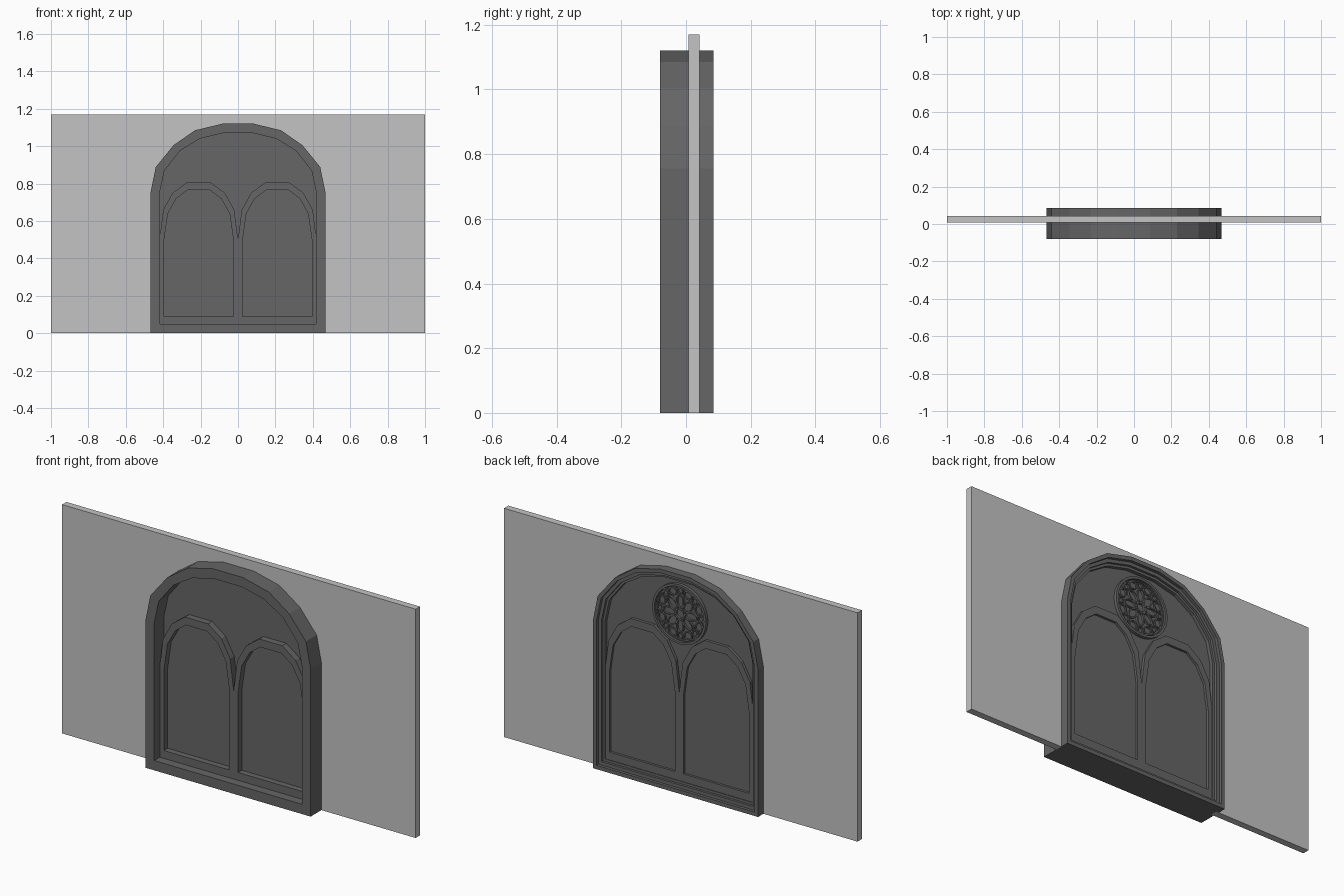
import bpy, bmesh
from math import sin, cos, pi, tau

cube = bpy.data.objects.get("Cube")
if cube:
    bpy.data.objects.remove(cube, do_unlink=True)


def material(name, value):
    m = bpy.data.materials.new(name)
    m.use_nodes = True
    colour = (value, value, value, 1)
    m.diffuse_color = colour
    bsdf = next(n for n in m.node_tree.nodes if n.type == 'BSDF_PRINCIPLED')
    bsdf.inputs["Base Color"].default_value = colour
    return m


wall_grey = material("light grey wall", 0.55)
dark_grey = material("dark grey stone", 0.133)


def finish(name, bm, mat):
    bmesh.ops.recalc_face_normals(bm, faces=bm.faces)
    mesh = bpy.data.meshes.new(name)
    bm.to_mesh(mesh)
    bm.free()
    mesh.materials.append(mat)
    obj = bpy.data.objects.new(name, mesh)
    bpy.context.scene.collection.objects.link(obj)
    return obj


def add_loft(bm, stations, solid=False):
    """Skin matching (outline, y) loops; solid caps the ends, else it closes into a ring."""
    loops = [[bm.verts.new((x, y, z)) for x, z in line] for line, y in stations]
    n = len(loops[0])
    pairs = list(zip(loops, loops[1:]))
    if solid:
        bm.faces.new(loops[0])
        bm.faces.new(loops[-1])
    else:
        pairs.append((loops[-1], loops[0]))
    for a, b in pairs:
        for i in range(n):
            j = (i + 1) % n
            bm.faces.new((a[i], a[j], b[j], b[i]))


def loft(name, stations, mat, solid=False):
    bm = bmesh.new()
    add_loft(bm, stations, solid)
    return finish(name, bm, mat)


def arch(half, base, cx=0):
    """Mirror half an arch (spring to crown) and drop it to the base height."""
    right = [(half[0][0], base)] + half
    return [(cx + x, z) for x, z in right] + [(cx - x, z) for x, z in reversed(right)]


def blend(a, b, t):
    return [(p[0] + (q[0] - p[0]) * t, p[1] + (q[1] - p[1]) * t) for p, q in zip(a, b)]


def oval(cx, cz, rx, rz, turn=0, n=16):
    pts = []
    for i in range(n):
        u, v = rx * cos(tau * i / n), rz * sin(tau * i / n)
        pts.append((cx + u * cos(turn) - v * sin(turn), cz + u * sin(turn) + v * cos(turn)))
    return pts


# Outer arched surround, stepped on the back
outer = arch([(.467, .755), (.44, .888), (.345, 1.005), (.23, 1.085), (.085, 1.12)], 0)
inner = arch([(.418, .755), (.393, .87), (.31, .975), (.205, 1.04), (.08, 1.07)], .05)
step_a = blend(outer, inner, .4)
step_b = blend(outer, inner, .75)
loft("arched_surround", [(outer, -.08), (outer, .085), (step_a, .085), (step_a, .07),
                         (step_b, .07), (step_b, .058), (inner, .058), (inner, -.08)], dark_grey)

# Wall with a notch for the surround
notch = blend(outer, inner, .3)
notch = [(x, 0 if z < .1 else z) for x, z in notch]
wall_outline = [(1, 0)] + notch + [(-1, 0), (-1, 1.17), (1, 1.17)]
loft("wall", [(wall_outline, .007), (wall_outline, .042)], wall_grey, solid=True)

# Panel filling the arch
panel = blend(inner, outer, .1)
loft("arch_panel", [(panel, -.002), (panel, .04)], dark_grey, solid=True)

# Twin arched window frames and panes
for side, cx in (("left", .21), ("right", -.21)):
    frame = arch([(.21, .5), (.19, .66), (.14, .75), (.065, .805)], .05, cx)
    light = arch([(.185, .5), (.165, .64), (.12, .72), (.06, .765)], .09, cx)
    loft(side + "_window_frame",
         [(frame, -.035), (frame, .055), (light, .055), (light, -.035)], dark_grey)
    pane = blend(light, frame, .2)
    loft(side + "_window_pane", [(pane, -.004), (pane, .043)], dark_grey, solid=True)

# Rose ornament on the back: concentric rings, petals and small circles
rose_z = .9
bm = bmesh.new()


def rose_ring(r, angle, rx, rz, width, top, n=16):
    cx, cz = r * cos(angle), rose_z + r * sin(angle)
    big = oval(cx, cz, rx, rz, angle, n)
    small = oval(cx, cz, rx - width, rz - width, angle, n)
    add_loft(bm, [(big, .036), (big, top), (small, top), (small, .036)])


rose_ring(0, 0, .152, .152, .012, .056, 40)
rose_ring(0, 0, .136, .136, .006, .05, 40)
rose_ring(0, 0, .028, .028, .007, .052)
for i in range(8):
    rose_ring(.062, tau * i / 8, .036, .022, .006, .05)
    rose_ring(.112, tau * (i + .5) / 8, .022, .026, .006, .048, 12)
    rose_ring(.116, tau * i / 8, .017, .017, .005, .048, 12)
finish("rose_ornament", bm, dark_grey)
